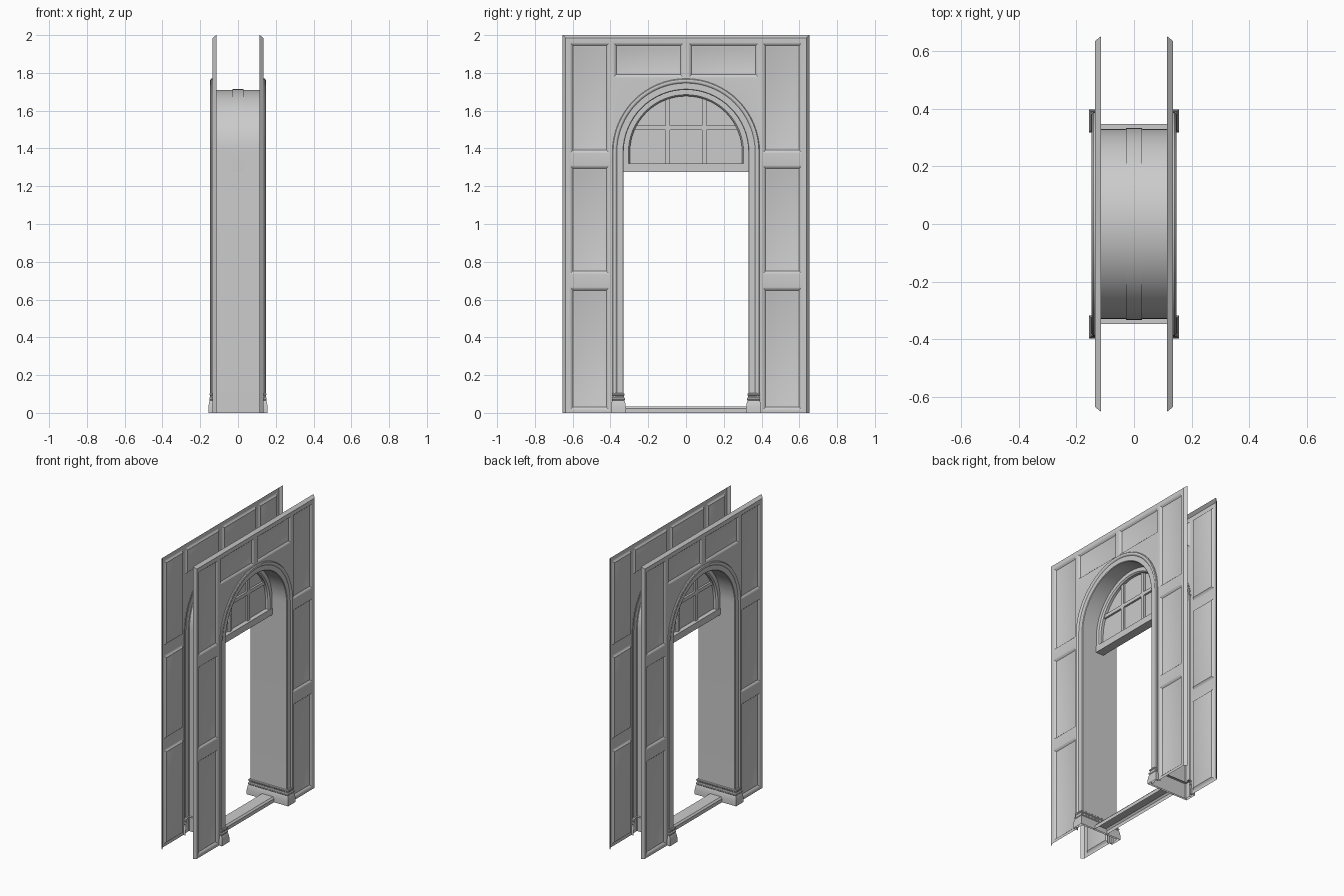
import bpy, bmesh, math
from mathutils import Vector

if "Cube" in bpy.data.objects:
    bpy.data.objects.remove(bpy.data.objects["Cube"])

SPRING = 1.38  # height where the arch begins


def arch(r, z0=0.0, n=32):
    """Stilted arch outline in (y, z)."""
    arc = [(-r * math.cos(math.pi * i / n), SPRING + r * math.sin(math.pi * i / n)) for i in range(n + 1)]
    return [(-r, z0)] + arc + [(r, z0)]


def loft(bm, rows, closed=False):
    """Join successive rows of 3D points with quads."""
    vs = [[bm.verts.new(p) for p in row] for row in rows]
    for a, b in zip(vs, vs[1:]):
        n = len(a)
        for i in range(n if closed else n - 1):
            j = (i + 1) % n
            bm.faces.new((a[i], a[j], b[j], b[i]))
    return vs


def finish(name, bm, facing=None, mirror=None, angle=35):
    bmesh.ops.remove_doubles(bm, verts=bm.verts, dist=1e-5)
    bmesh.ops.recalc_face_normals(bm, faces=bm.faces)
    if facing:
        total = sum(f.calc_area() * f.normal.dot(Vector(facing(f.calc_center_median()))) for f in bm.faces)
        if total < 0:
            bmesh.ops.reverse_faces(bm, faces=bm.faces)
    me = bpy.data.meshes.new(name)
    bm.to_mesh(me)
    bm.free()
    ob = bpy.data.objects.new(name, me)
    bpy.context.collection.objects.link(ob)
    if mirror is not None:
        m = ob.modifiers.new("mirror", 'MIRROR')
        m.use_axis = [i == mirror for i in range(3)]
    bpy.ops.object.select_all(action='DESELECT')
    ob.select_set(True)
    bpy.context.view_layer.objects.active = ob
    bpy.ops.object.shade_smooth_by_angle(angle=math.radians(angle))
    return ob


def box(name, x, y0, y1, z0, z1):
    bm = bmesh.new()
    rows = [[(s * x, y, z) for y, z in ((y0, z0), (y1, z0), (y1, z1), (y0, z1))] for s in (-1, 1)]
    vs = loft(bm, rows, closed=True)
    for ring in vs:
        bm.faces.new(ring)
    return finish(name, bm)


# Wall sheets: flat face with an arched opening and holes for the panels
FACE = 0.135
bm = bmesh.new()
edges = []


def hole_loop(pts):
    vs = [bm.verts.new((FACE, y, z)) for y, z in pts]
    for i, v in enumerate(vs):
        edges.append(bm.edges.new((v, vs[(i + 1) % len(vs)])))


def rect(y0, y1, z0, z1, d=0.0):
    return [(y0 + d, z0 + d), (y1 - d, z0 + d), (y1 - d, z1 - d), (y0 + d, z1 - d)]


panels = []
for s in (-1, 1):
    ya, yb = sorted((s * 0.405, s * 0.615))
    panels += [(ya, yb, z0, z1) for z0, z1 in ((0.015, 0.665), (0.735, 1.31), (1.375, 1.96))]
    ya, yb = sorted((s * 0.013, s * 0.385))
    panels.append((ya, yb, 1.775, 1.96))

W, RIM = 0.653, 0.016
hole_loop(arch(0.38) + [(W - RIM, 0), (W - RIM, 2 - RIM), (RIM - W, 2 - RIM), (RIM - W, 0)])
for p in panels:
    hole_loop(rect(*p))
bmesh.ops.triangle_fill(bm, use_beauty=True, edges=edges, normal=(1, 0, 0))
# Recessed panels with a stepped slope
for p in panels:
    rows = [[(x, y, z) for y, z in rect(*p, d)]
            for d, x in ((0, FACE), (0.007, 0.132), (0.016, 0.123), (0.022, 0.122), (0.034, 0.118))]
    bm.faces.new(loft(bm, rows, closed=True)[-1])
# Sloping outer rim, open at the floor
loft(bm, [[(x, d - W, 0), (x, d - W, 2 - d), (x, W - d, 2 - d), (x, W - d, 0)]
          for d, x in ((0, 0.115), (RIM, FACE))])
finish("panelled_wall", bm, lambda c: (1, 0, 0), mirror=0, angle=30)

# Moulded arch trim on both walls
bm = bmesh.new()
trim = ((0.33, 0.118), (0.33, 0.137), (0.334, 0.140), (0.366, 0.140), (0.371, 0.146),
        (0.378, 0.148), (0.386, 0.146), (0.39, 0.141), (0.39, 0.133))
loft(bm, [[(x, y, z) for y, z in arch(r)] for r, x in trim])
finish("arch_trim", bm, lambda c: (1, 0, 0), mirror=0)

# Passage lining
bm = bmesh.new()
loft(bm, [[(x, y, z) for y, z in arch(0.33)] for x in (-0.118, 0.118)])
finish("passage_lining", bm, lambda c: (0, -c.y, 0))

# Base mouldings wrapping each jamb
bm = bmesh.new()
base = ((0.017, 0), (0.017, 0.03), (0.013, 0.055), (0.009, 0.066), (0.012, 0.07), (0.012, 0.078),
        (0.007, 0.083), (0.007, 0.09), (0.010, 0.094), (0.010, 0.101), (0.006, 0.105), (-0.012, 0.105))
rows = []
for d, z in base:
    x, yi, yo = 0.14 + d, 0.335 - d, 0.381 + d
    rows.append([(0.118, yo, z), (x, yo, z), (x, yi, z), (-x, yi, z), (-x, yo, z), (-0.118, yo, z)])
loft(bm, rows)
finish("jamb_base", bm, lambda c: (c.x, c.y - 0.36, 0), mirror=1)

# Threshold: hollow strip with softened top edges
bm = bmesh.new()
sill = ((-0.05, 0), (-0.05, 0.024), (-0.04, 0.035), (0.04, 0.035), (0.05, 0.024), (0.05, 0))
loft(bm, [[(x, y, z) for x, z in sill] for y in (-0.33, 0.33)])
finish("threshold", bm, lambda c: (c.x, 0, 1), angle=25)

# Fanlight frame: arched ring, bottom rail, glazing bars and panes
bm = bmesh.new()
ring = ((0.334, -0.028), (0.305, -0.028), (0.297, -0.018), (0.297, 0.018),
        (0.305, 0.028), (0.334, 0.028), (0.334, -0.028))
loft(bm, [[(x, y, z) for y, z in arch(r, 1.275)] for r, x in ring])
finish("fanlight_ring", bm)
box("fanlight_rail", 0.03, -0.33, 0.33, 1.275, 1.32)
for s in (-1, 1):
    box("glazing_bar_upright", 0.014, s * 0.097 - 0.012, s * 0.097 + 0.012, 1.31, 1.67)
box("glazing_bar_cross", 0.013, -0.28, 0.28, 1.498, 1.522)
bm = bmesh.new()
bm.faces.new([bm.verts.new((0, y, z)) for y, z in arch(0.31, 1.30)])
finish("glass_pane", bm, lambda c: (1, 0, 0))
